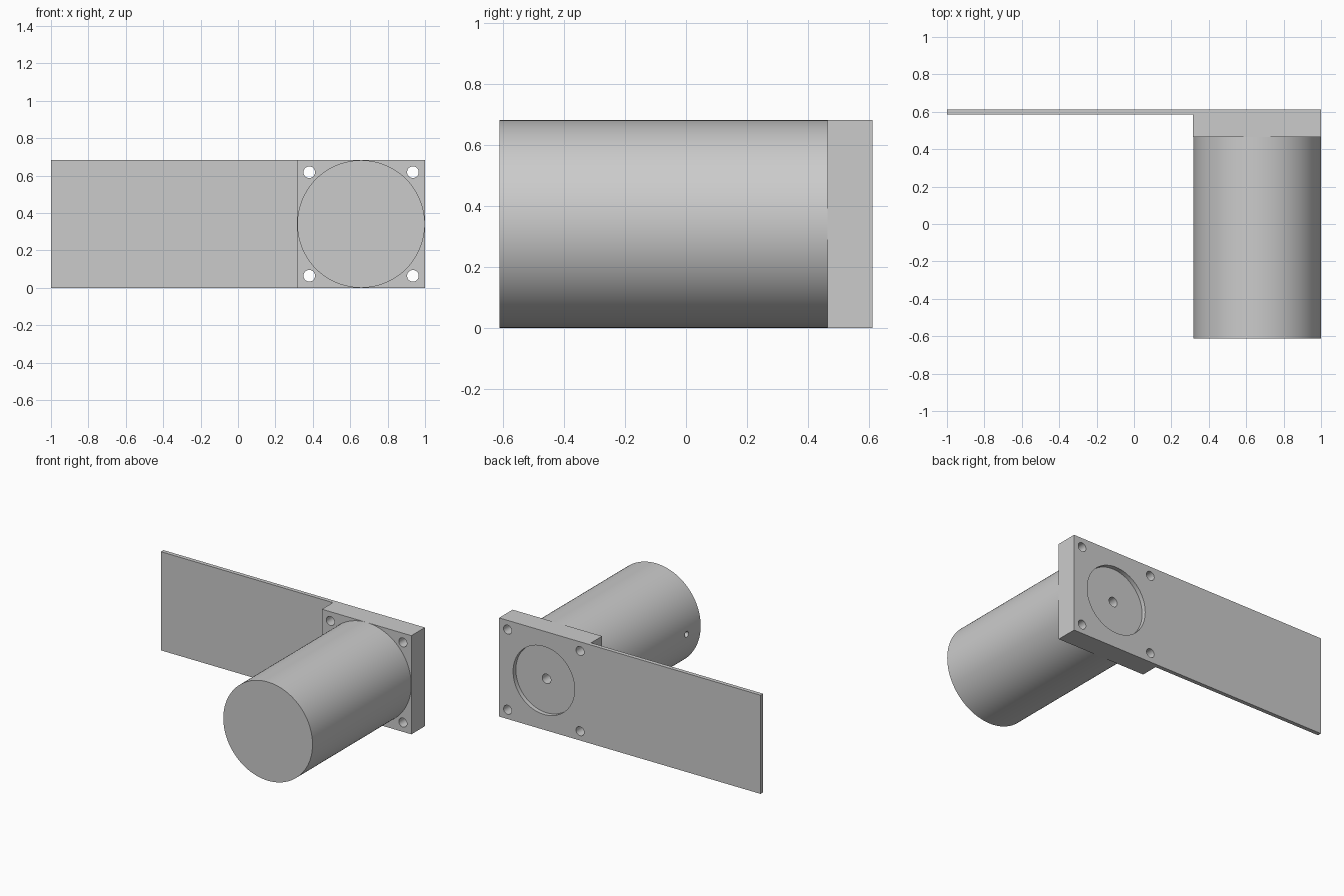
import bpy, bmesh, math
from mathutils import Matrix, Vector

cube = bpy.data.objects.get("Cube")
if cube:
    bpy.data.objects.remove(cube, do_unlink=True)

# Main dimensions
BACK, FRONT = 0.613, -0.613
FLANGE_FRONT, PLATE_FRONT = 0.465, 0.585
FLANGE_SIDE, HEIGHT = 0.316, 0.682
CX, CZ = 0.658, HEIGHT / 2
RADIUS = HEIGHT / 2

grey = bpy.data.materials.new("plain_grey")
grey.use_nodes = True
colour = (0.6, 0.6, 0.6, 1)
grey.diffuse_color = colour
grey.node_tree.nodes["Principled BSDF"].inputs["Base Color"].default_value = colour


def add_object(name, bm):
    bmesh.ops.recalc_face_normals(bm, faces=bm.faces)
    mesh = bpy.data.meshes.new(name)
    bm.to_mesh(mesh)
    bm.free()
    mesh.materials.append(grey)
    obj = bpy.data.objects.new(name, mesh)
    bpy.context.collection.objects.link(obj)
    return obj


def rod(name, start, end, radius, sides=48):
    """Capped cylinder between two points."""
    start, end = Vector(start), Vector(end)
    axis = end - start
    turn = axis.to_track_quat("Z", "Y").to_matrix().to_4x4()
    bm = bmesh.new()
    bmesh.ops.create_cone(bm, cap_ends=True, segments=sides, radius1=radius,
                          radius2=radius, depth=axis.length,
                          matrix=Matrix.Translation((start + end) / 2) @ turn)
    return add_object(name, bm)


def activate(obj):
    bpy.ops.object.select_all(action="DESELECT")
    obj.select_set(True)
    bpy.context.view_layer.objects.active = obj


def cut(obj, cutter):
    cutter.hide_render = True
    mod = obj.modifiers.new("cut", "BOOLEAN")
    mod.operation = "DIFFERENCE"
    mod.solver = "EXACT"
    mod.object = cutter
    activate(obj)
    bpy.ops.object.modifier_apply(modifier=mod.name)
    bpy.data.objects.remove(cutter, do_unlink=True)


# Mounting plate with thick flange: an L profile raised to full height
profile = [(-1, BACK), (-1, PLATE_FRONT), (FLANGE_SIDE, PLATE_FRONT),
           (FLANGE_SIDE, FLANGE_FRONT), (1, FLANGE_FRONT), (1, BACK)]
bm = bmesh.new()
base = bm.faces.new([bm.verts.new((x, y, 0)) for x, y in profile])
raised = bmesh.ops.extrude_face_region(bm, geom=[base])["geom"]
bmesh.ops.translate(bm, vec=(0, 0, HEIGHT),
                    verts=[v for v in raised if isinstance(v, bmesh.types.BMVert)])
plate = add_object("mounting_plate", bm)

# Four through holes at the flange corners
for sx in (-1, 1):
    for sz in (-1, 1):
        x, z = CX + sx * 0.277, CZ + sz * 0.277
        cut(plate, rod("corner_cutter", (x, 0.4, z), (x, 0.7, z), 0.031, 32))

# Shallow round recess on the back, with a centre hole
cut(plate, rod("recess_cutter", (CX, BACK - 0.03, CZ), (CX, 0.7, CZ), 0.235, 96))
cut(plate, rod("centre_cutter", (CX, 0.4, CZ), (CX, 0.7, CZ), 0.033, 32))

# Round body with a small hole in its inner side
body = rod("cylinder_body", (CX, FLANGE_FRONT, CZ), (CX, FRONT, CZ), RADIUS, 128)
cut(body, rod("side_cutter", (CX - RADIUS - 0.1, -0.46, CZ),
              (CX - RADIUS + 0.1, -0.46, CZ), 0.02, 24))

for obj in (plate, body):
    activate(obj)
    bpy.ops.object.shade_smooth_by_angle(angle=math.radians(30))
